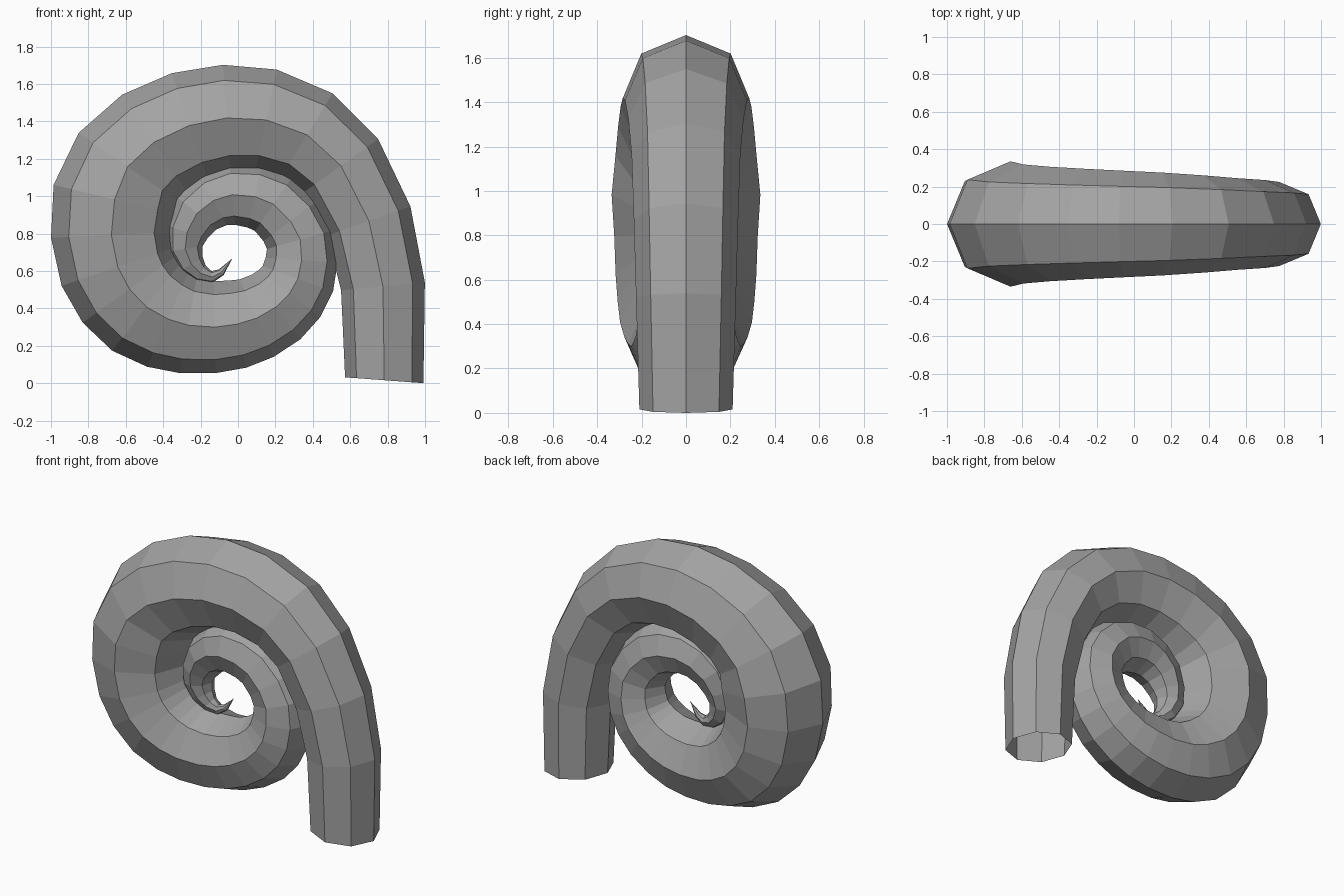
import bpy, bmesh, math
from mathutils import Vector

if "Cube" in bpy.data.objects:
    bpy.data.objects.remove(bpy.data.objects["Cube"])

# Spiral centre line in the XZ plane with tube radius: (x, z, radius)
path = [
    (.782, .018, .21), (.775, .52, .225), (.70, .87, .235), (.55, 1.165, .245),
    (.37, 1.33, .26), (.15, 1.41, .275), (-.06, 1.42, .285), (-.26, 1.38, .295),
    (-.45, 1.29, .306), (-.59, 1.16, .318), (-.66, .985, .335), (-.677, .795, .323),
    (-.643, .624, .317), (-.58, .505, .308), (-.49, .41, .297), (-.375, .345, .278),
    (-.265, .312, .26), (-.125, .302, .246), (-.005, .318, .238), (.10, .35, .226),
    (.204, .41, .216), (.276, .482, .207), (.32, .56, .20),
    (.34, .66, .193), (.333, .77, .185), (.28, .87, .18),
    (.19, .96, .175), (.09, 1.0, .17), (-.03, 1.01, .162), (-.13, .98, .15),
    (-.22, .91, .135), (-.272, .81, .113), (-.283, .72, .093), (-.25, .64, .072),
    (-.20, .59, .05), (-.14, .57, .032), (-.09, .595, .02)]
tip_point = (-.03, .67)
SIDES = 8

# Neighbours used for the tangents (first one tilts the open end slightly)
line = [Vector((.70, -.48))] + [Vector(p[:2]) for p in path] + [Vector(tip_point)]

bm = bmesh.new()
rings = []
for i, (x, z, r) in enumerate(path):
    t = (line[i + 2] - line[i]).normalized()
    out = Vector((t.y, 0, -t.x))
    ring = []
    for k in range(SIDES):
        a = math.tau * k / SIDES
        ring.append(bm.verts.new(Vector((x, 0, z)) + out * r * math.cos(a)
                                 + Vector((0, r * math.sin(a), 0))))
    rings.append(ring)

# Tube walls, open at the base
for a, b in zip(rings, rings[1:]):
    for k in range(SIDES):
        n = (k + 1) % SIDES
        bm.faces.new((a[k], a[n], b[n], b[k]))

# Pointed tip
tip = bm.verts.new((tip_point[0], 0, tip_point[1]))
for k in range(SIDES):
    bm.faces.new((rings[-1][k], rings[-1][(k + 1) % SIDES], tip))

bmesh.ops.recalc_face_normals(bm, faces=bm.faces)
mesh = bpy.data.meshes.new("spiral_horn")
bm.to_mesh(mesh)
bm.free()
horn = bpy.data.objects.new("spiral_horn", mesh)
bpy.context.collection.objects.link(horn)

# Dark grey surface
mat = bpy.data.materials.new("dark_grey")
mat.diffuse_color = (.37, .37, .37, 1)
mat.use_nodes = True
mat.node_tree.nodes["Principled BSDF"].inputs["Base Color"].default_value = mat.diffuse_color
mesh.materials.append(mat)

# Rest the open end on the ground
low = min(v.co.z for v in mesh.vertices)
for v in mesh.vertices:
    v.co.z -= low
